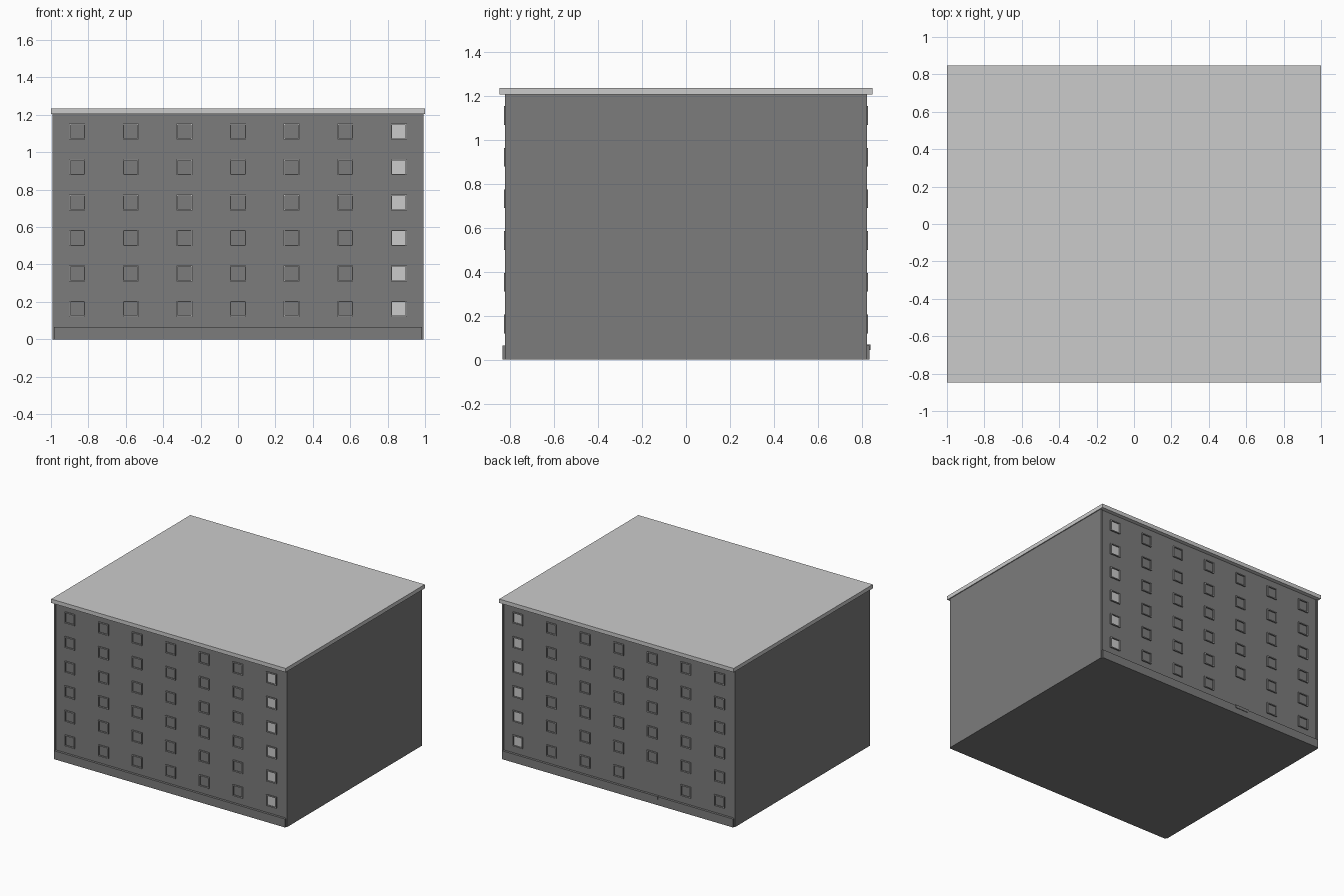
import bpy, bmesh

if "Cube" in bpy.data.objects:
    bpy.data.objects.remove(bpy.data.objects["Cube"])

def material(name, v):
    m = bpy.data.materials.new(name)
    m.diffuse_color = (v, v, v, 1)
    m.use_nodes = True
    m.node_tree.nodes["Principled BSDF"].inputs["Base Color"].default_value = m.diffuse_color
    return m

dark = material("dark_grey", 0.2)
light = material("light_grey", 0.6)

def add_box(bm, lo, hi):
    r = bmesh.ops.create_cube(bm, size=1)
    for v in r["verts"]:
        v.co = [lo[i] + (v.co[i] + 0.5) * (hi[i] - lo[i]) for i in range(3)]

def finish(name, bm, mat):
    bmesh.ops.recalc_face_normals(bm, faces=bm.faces)
    me = bpy.data.meshes.new(name)
    bm.to_mesh(me)
    bm.free()
    me.materials.append(mat)
    ob = bpy.data.objects.new(name, me)
    bpy.context.collection.objects.link(ob)
    return ob

def boxes(name, items, mat):
    bm = bmesh.new()
    for lo, hi in items:
        add_box(bm, lo, hi)
    return finish(name, bm, mat)

WALL = 0.816
# main block, end walls and flat roof
boxes("main_block", [((-0.985, -WALL, 0), (0.985, WALL, 1.205))], dark)
boxes("end_walls", [((min(s * 0.98, s * 0.993), -0.823, 0),
                     (max(s * 0.98, s * 0.993), 0.823, 1.205)) for s in (-1, 1)], dark)
boxes("roof_slab", [((-1, -0.847, 1.205), (1, 0.847, 1.235))], light)

# plinth strips along both long facades
boxes("plinth", [((-0.985, min(s * 0.81, s * 0.834), 0),
                  (0.985, max(s * 0.81, s * 0.834), 0.065)) for s in (-1, 1)], dark)

# window grid: thin projecting frames, pale panes in the last column
H, T = 0.0425, 0.006
frames, rims, panes = [], [], []
for s in (-1, 1):
    for c in range(7):
        for r in range(6):
            if s == 1 and c == 2 and r == 0:
                continue  # entrance position
            x, z = -0.86 + c * 0.2867, 0.1625 + r * 0.1895
            bars = [(x - H, x - H + T, z - H, z + H), (x + H - T, x + H, z - H, z + H),
                    (x - H + T, x + H - T, z - H, z - H + T), (x - H + T, x + H - T, z + H - T, z + H)]
            for x0, x1, z0, z1 in bars:
                ya, yb, yc = s * 0.81, s * 0.826, s * 0.827
                frames.append(((x0, min(ya, yb), z0), (x1, max(ya, yb), z1)))
                rims.append(((x0, min(yb, yc), z0), (x1, max(yb, yc), z1)))
            if c == 6:
                ya, yb = s * 0.81, s * 0.8168
                panes.append(((x - H + T, min(ya, yb), z - H + T), (x + H - T, max(ya, yb), z + H - T)))
boxes("window_frames", frames, dark)
boxes("window_frame_rims", rims, light)
boxes("window_panes", panes, light)

# small ledge at the rear entrance
boxes("rear_entrance_ledge", [((-0.345, 0.82, 0.045), (-0.23, 0.838, 0.068))], dark)
